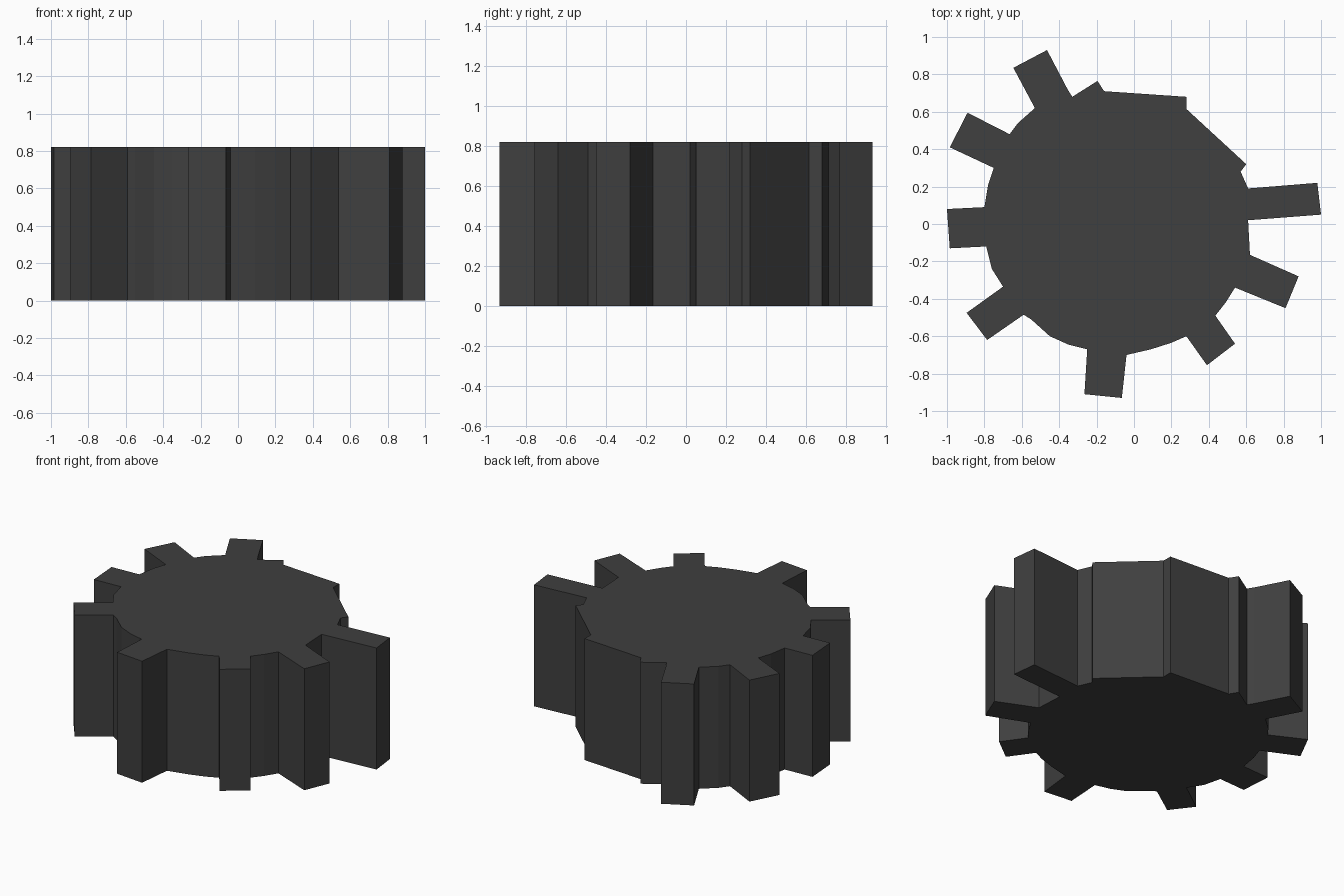
import bpy, bmesh

if "Cube" in bpy.data.objects:
    bpy.data.objects.remove(bpy.data.objects["Cube"])

HEIGHT = 0.82

# Worn rim, counter-clockwise: each entry is one tooth (four corners)
# or a stretch of bare rim between teeth.
teeth_and_rim = [
    [(0.61, 0.02), (1.00, 0.05), (0.98, 0.22), (0.61, 0.19)],         # right tooth
    [(0.57, 0.28), (0.60, 0.32), (0.28, 0.615), (0.28, 0.68),
     (-0.16, 0.71), (-0.195, 0.765), (-0.33, 0.68)],                  # broken rim
    [(-0.355, 0.72), (-0.465, 0.93), (-0.645, 0.835), (-0.53, 0.62)], # upper tooth
    [(-0.62, 0.54)],
    [(-0.665, 0.48), (-0.89, 0.595), (-0.985, 0.41), (-0.75, 0.30)],
    [(-0.78, 0.21)],
    [(-0.80, 0.09), (-1.00, 0.08), (-0.985, -0.13), (-0.79, -0.12)],  # left tooth
    [(-0.76, -0.24)],
    [(-0.70, -0.335), (-0.895, -0.475), (-0.785, -0.62), (-0.59, -0.485)],
    [(-0.55, -0.51), (-0.45, -0.60), (-0.35, -0.645)],
    [(-0.25, -0.67), (-0.265, -0.91), (-0.065, -0.93), (-0.04, -0.70)],
    [(0.09, -0.67), (0.20, -0.635)],
    [(0.28, -0.60), (0.39, -0.755), (0.54, -0.64), (0.435, -0.49)],
    [(0.49, -0.42)],
    [(0.54, -0.34), (0.81, -0.45), (0.88, -0.28), (0.62, -0.165)],    # lower right tooth
]
outline = [p for part in teeth_and_rim for p in part]


def extrude_outline(name, points, height):
    bm = bmesh.new()
    base = bm.faces.new([bm.verts.new((x, y, 0)) for x, y in points])
    top = bmesh.ops.extrude_face_region(bm, geom=[base], use_keep_orig=True)["geom"]
    bmesh.ops.translate(bm, vec=(0, 0, height),
                        verts=[g for g in top if isinstance(g, bmesh.types.BMVert)])
    bmesh.ops.triangulate(bm, faces=[f for f in bm.faces if len(f.verts) > 4])
    bmesh.ops.recalc_face_normals(bm, faces=bm.faces)
    mesh = bpy.data.meshes.new(name)
    bm.to_mesh(mesh)
    bm.free()
    obj = bpy.data.objects.new(name, mesh)
    bpy.context.collection.objects.link(obj)
    return obj


# Thick gear with uneven teeth
gear = extrude_outline("gear_wheel", outline, HEIGHT)
iron = bpy.data.materials.new("dark_iron")
iron.diffuse_color = (0.05, 0.05, 0.05, 1)
iron.use_nodes = True
iron.node_tree.nodes["Principled BSDF"].inputs["Base Color"].default_value = iron.diffuse_color
gear.data.materials.append(iron)
